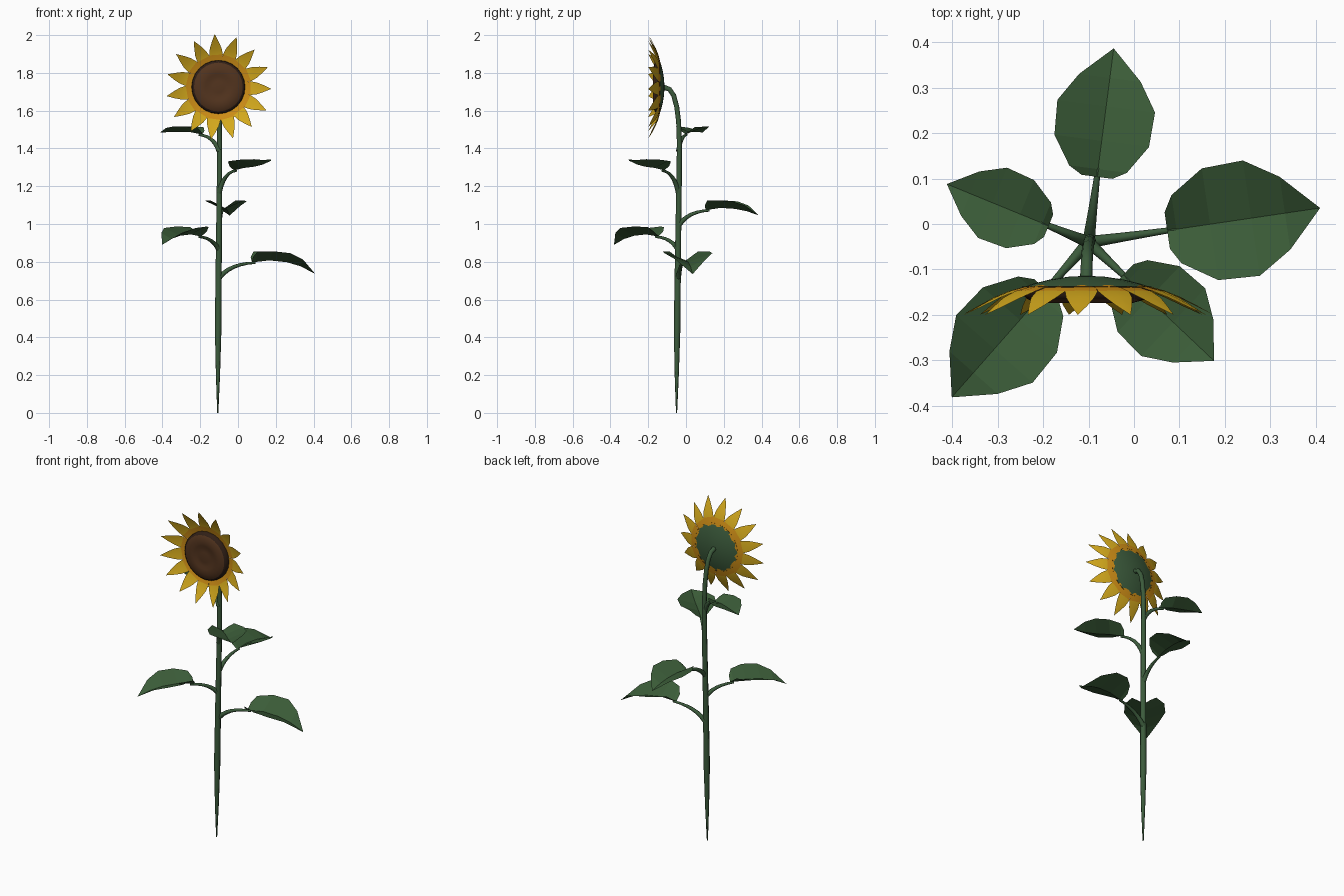
import bpy, bmesh
from math import sin, cos, radians, pi
from mathutils import Vector

if "Cube" in bpy.data.objects:
    bpy.data.objects.remove(bpy.data.objects["Cube"])


def material(name, rgb):
    m = bpy.data.materials.new(name)
    m.diffuse_color = (*rgb, 1)
    m.use_nodes = True
    m.node_tree.nodes["Principled BSDF"].inputs["Base Color"].default_value = m.diffuse_color
    return m


GREEN = material("leaf_green", (0.044, 0.108, 0.04))
STEM = material("stem_green", (0.045, 0.105, 0.045))
YELLOW = material("petal_yellow", (0.66, 0.40, 0.012))
ORANGE = material("petal_orange", (0.62, 0.27, 0.008))
BROWN = material("seed_brown", (0.085, 0.034, 0.013))
DARK = material("rim_brown", (0.03, 0.014, 0.008))


def mesh_object(name, bm, mats):
    me = bpy.data.meshes.new(name)
    bm.to_mesh(me)
    bm.free()
    for m in mats:
        me.materials.append(m)
    ob = bpy.data.objects.new(name, me)
    bpy.context.collection.objects.link(ob)


def tube(name, pts, radii):
    cu = bpy.data.curves.new(name, 'CURVE')
    cu.dimensions = '3D'
    cu.bevel_depth = 1
    cu.bevel_resolution = 2
    cu.use_fill_caps = True
    sp = cu.splines.new('POLY')
    sp.points.add(len(pts) - 1)
    for p, co, r in zip(sp.points, pts, radii):
        p.co = (*co, 1)
        p.radius = r
    cu.materials.append(STEM)
    ob = bpy.data.objects.new(name, cu)
    bpy.context.collection.objects.link(ob)


# Stem: pointed foot, nodding neck
stem = [(-.107, -.05, 0, .003), (-.106, -.049, .2, .011), (-.105, -.047, .45, .0175),
        (-.102, -.043, .8, .016), (-.098, -.037, 1.2, .0145), (-.097, -.035, 1.42, .013),
        (-.099, -.039, 1.54, .013), (-.101, -.049, 1.62, .013), (-.103, -.065, 1.68, .013),
        (-.104, -.087, 1.713, .013), (-.105, -.122, 1.725, .014)]
tube("stem", [s[:3] for s in stem], [s[3] for s in stem])

# Leaves: position along blade, half-width factor, edge lift factor, midrib rise
ROWS = [(0, .3, .4, -.004), (.06, .56, .95, -.004), (.28, .92, 1, .006),
        (.55, .95, 1, .006), (.77, .6, .75, .004)]


def leaf(n, angle, z0, zb, zt, base, tip, hw):
    a = radians(angle)
    d, side = Vector((cos(a), sin(a), 0)), Vector((-sin(a), cos(a), 0))
    o = Vector((-.1, -.04, 0))
    up = Vector((0, 0, 1))
    # stalk arches out of the stem and meets the blade from below
    p0, p1 = o + up * z0, o + d * base * .35 + up * (zb - .012)
    p2 = o + d * (base + .02) + up * (zb - .008)
    ts = [i / 6 for i in range(7)]
    tube(f"leaf_stalk_{n}", [p0 * (1 - t) ** 2 + p1 * 2 * t * (1 - t) + p2 * t * t for t in ts],
         [.014 - .008 * t for t in ts])
    # V-folded blade
    bm = bmesh.new()
    prev = None
    for t, w, lift, rise in ROWS:
        c = o + d * (base + (tip - base) * t) + up * (zb + (zt - zb) * t ** 3)
        row = [bm.verts.new(c + side * s * w * hw
                            + up * (abs(s) * lift * hw * .4 + (1 - abs(s)) * rise)) for s in (-1, 0, 1)]
        if prev:
            for i in range(2):
                bm.faces.new((prev[i + 1], row[i + 1], row[i], prev[i]))
        prev = row
    end = bm.verts.new(o + d * tip + up * zt)
    for i in range(2):
        bm.faces.new((end, prev[i + 1], prev[i]))
    bmesh.ops.recalc_face_normals(bm, faces=bm.faces)
    if sum(f.normal.z for f in bm.faces) < 0:
        bmesh.ops.reverse_faces(bm, faces=bm.faces)
    mesh_object(f"leaf_{n}", bm, [GREEN])


leaf(1, 8.4, .715, .803, .735, .175, .515, .135)
leaf(2, 228.6, .86, .94, .89, .14, .455, .118)
leaf(3, 82.6, .99, 1.08, 1.045, .145, .43, .114)
leaf(4, -43.4, 1.165, 1.29, 1.335, .105, .38, .108)
leaf(5, 157.7, 1.385, 1.48, 1.485, .095, .337, .088)

# Flower head
HEAD = Vector((-.104, 0, 1.725))


def polar(r, ang, y):
    return HEAD + Vector((r * cos(ang), y, r * sin(ang)))


def lathe(name, profile, mats, facing, dark_rows=0, n=24):
    bm = bmesh.new()
    rings = [[bm.verts.new(polar(r, 2 * pi * i / n, y)) for i in range(n)] for r, y in profile]
    for k in range(len(rings) - 1):
        for i in range(n):
            j = (i + 1) % n
            f = bm.faces.new((rings[k][i], rings[k][j], rings[k + 1][j], rings[k + 1][i]))
            f.material_index = 1 if k < dark_rows else 0
            f.smooth = True
    bmesh.ops.remove_doubles(bm, verts=bm.verts, dist=1e-5)
    bmesh.ops.recalc_face_normals(bm, faces=bm.faces)
    if sum(f.normal.y for f in bm.faces) * facing < 0:
        bmesh.ops.reverse_faces(bm, faces=bm.faces)
    mesh_object(name, bm, mats)


lathe("seed_disc", [(.142, -.138), (.14, -.157), (.129, -.166), (.1, -.174), (.07, -.174),
                    (.055, -.168), (.03, -.171), (0, -.171)], [BROWN, DARK], -1, 2)
lathe("flower_back", [(.142, -.14), (.12, -.132), (.08, -.122), (.04, -.116), (0, -.114)], [STEM], 1)

# Petals: radius, half-width, depth
PETAL = [(.125, .027, -.134), (.17, .036, -.146), (.205, .031, -.16), (.24, .018, -.178)]
COUNT = 15
bm = bmesh.new()
for k in range(COUNT):
    ang = radians(-2) + 2 * pi * k / COUNT
    length = 1 + .015 * sin(k * 2.3)
    across = Vector((-sin(ang), 0, cos(ang)))
    prev = None
    for ri, (r, w, y) in enumerate(PETAL):
        row = [bm.verts.new(polar(r * length, ang, y - .002 * abs(s)) + across * s * w) for s in (-1, 0, 1)]
        if prev:
            for i in range(2):
                f = bm.faces.new((prev[i + 1], row[i + 1], row[i], prev[i]))
                f.material_index = 1 if ri == 1 else 0
        prev = row
    end = bm.verts.new(polar(.28 * length, ang, -.2))
    for i in range(2):
        bm.faces.new((end, prev[i + 1], prev[i]))
for f in bm.faces:
    f.smooth = True
    f.normal_update()
    if f.normal.y > 0:
        f.normal_flip()
mesh_object("petals", bm, [YELLOW, ORANGE])
